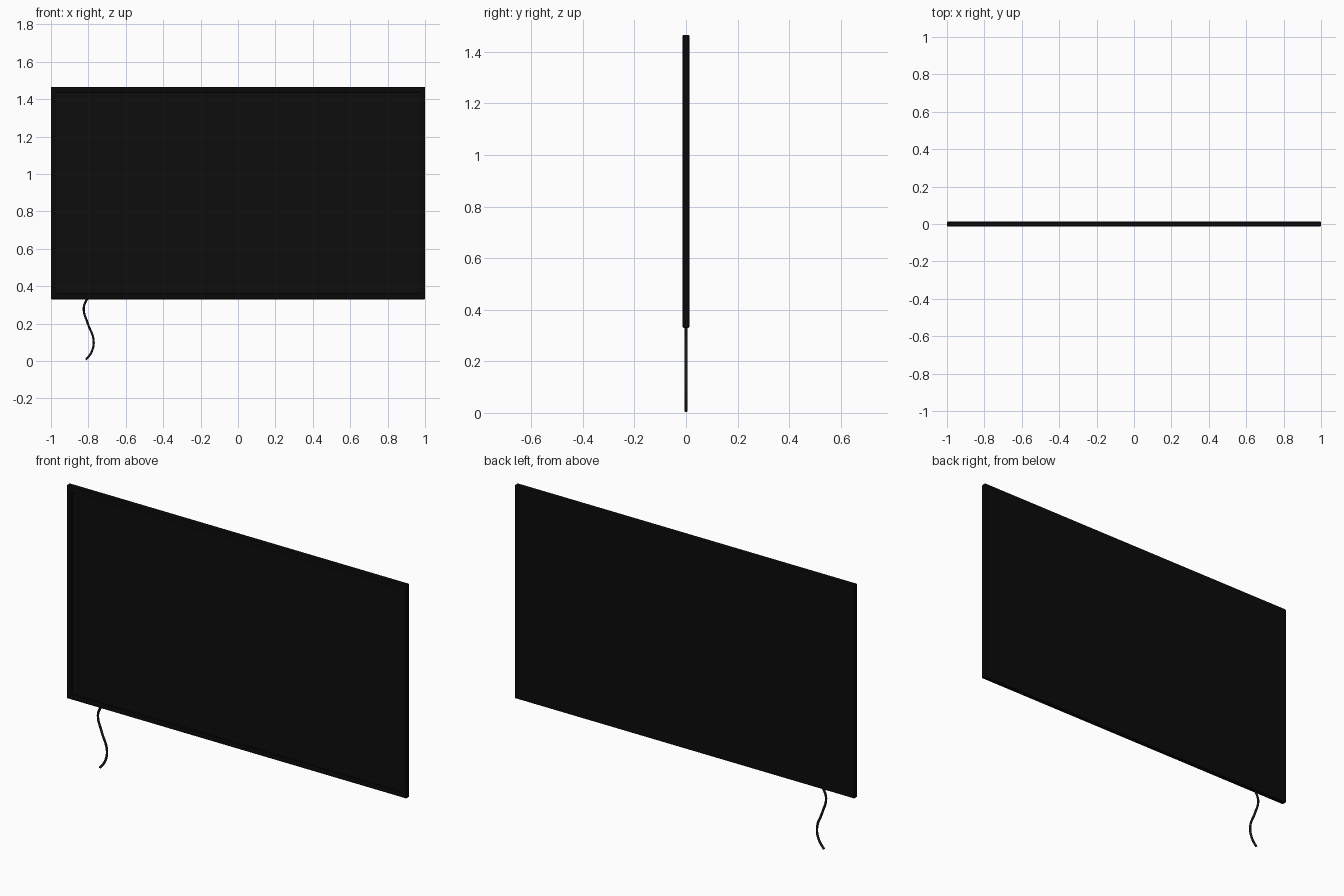
import bpy, bmesh
from mathutils import Vector

if "Cube" in bpy.data.objects:
    bpy.data.objects.remove(bpy.data.objects["Cube"])

W, D, Z0, Z1 = 2.0, 0.026, 0.33, 1.466


def material(name, rgb):
    m = bpy.data.materials.new(name)
    m.diffuse_color = (*rgb, 1)
    m.use_nodes = True
    m.node_tree.nodes["Principled BSDF"].inputs["Base Color"].default_value = m.diffuse_color
    return m


black = material("panel_black", (0.003, 0.003, 0.003))
glass = material("screen_black", (0.004, 0.004, 0.004))
rubber = material("cord_black", (0.008, 0.008, 0.008))

# Flat panel body with a slim bezel and slightly recessed screen on the front
bm = bmesh.new()
bmesh.ops.create_cube(bm, size=1)
bmesh.ops.scale(bm, vec=(W, D, Z1 - Z0), verts=bm.verts)
bmesh.ops.translate(bm, vec=(0, 0, (Z0 + Z1) / 2), verts=bm.verts)
bmesh.ops.bevel(bm, geom=bm.edges[:], offset=0.004, segments=2, profile=0.5, affect='EDGES')
bm.normal_update()
front = max((f for f in bm.faces if f.normal.y < -0.99), key=lambda f: f.calc_area())
bmesh.ops.inset_region(bm, faces=[front], thickness=0.035, depth=0)
bmesh.ops.inset_region(bm, faces=[front], thickness=0.003, depth=-0.003)
front.material_index = 1
mesh = bpy.data.meshes.new("panel")
bm.to_mesh(mesh)
bm.free()
mesh.materials.append(black)
mesh.materials.append(glass)
bpy.context.collection.objects.link(bpy.data.objects.new("panel", mesh))

# Wavy power cord hanging from the lower edge
path = [(-0.795, 0.345), (-0.812, 0.322), (-0.825, 0.28), (-0.803, 0.2),
        (-0.772, 0.11), (-0.783, 0.048), (-0.813, 0.007)]
curve = bpy.data.curves.new("power_cord", 'CURVE')
curve.dimensions = '3D'
curve.bevel_depth = 0.006
curve.bevel_resolution = 3
curve.resolution_u = 8
curve.use_fill_caps = True
spline = curve.splines.new('BEZIER')
spline.bezier_points.add(len(path) - 1)
for p, (x, z) in zip(spline.bezier_points, path):
    p.co = Vector((x, 0, z))
    p.handle_left_type = p.handle_right_type = 'AUTO'
curve.materials.append(rubber)
bpy.context.collection.objects.link(bpy.data.objects.new("power_cord", curve))
